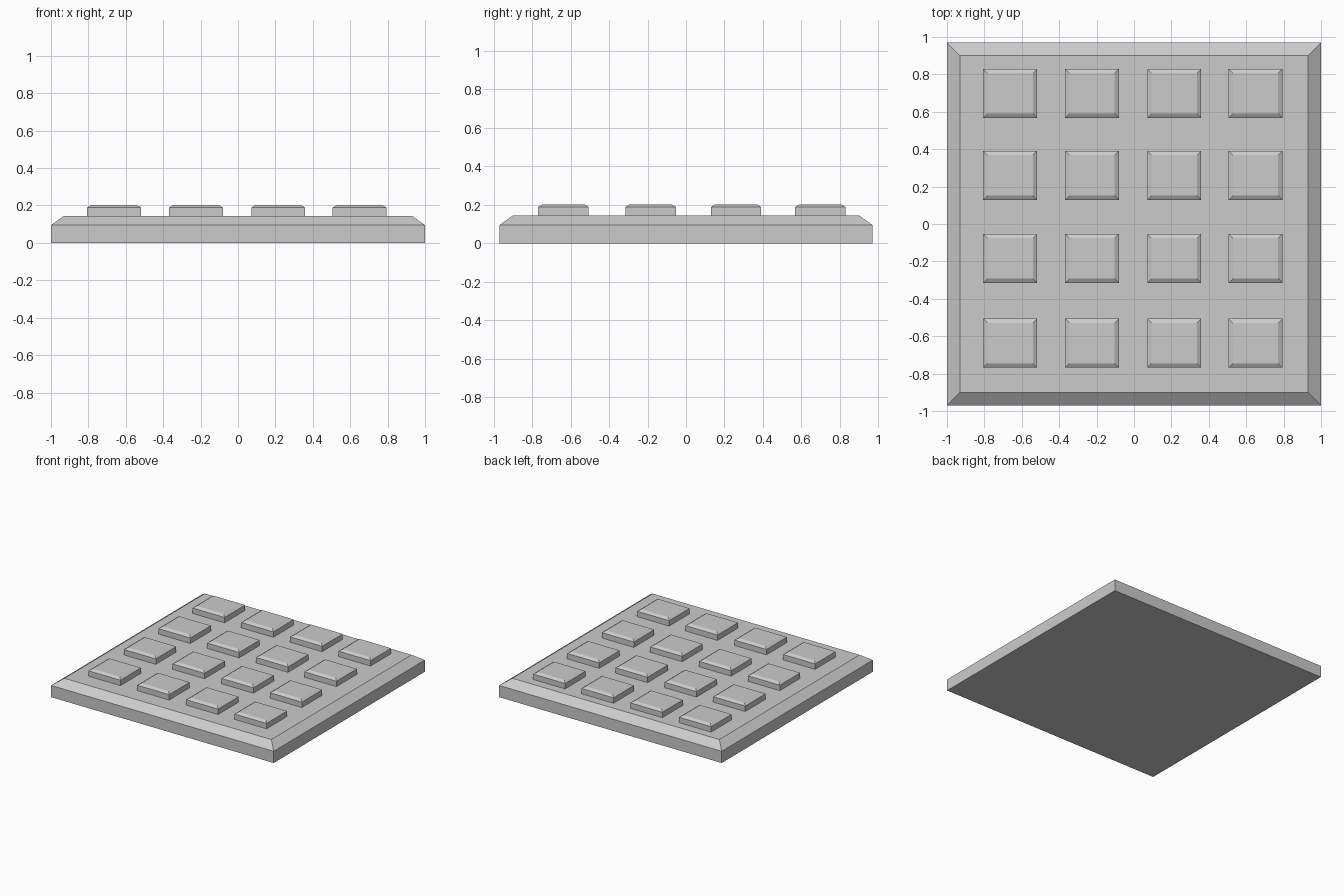
import bpy, bmesh

if "Cube" in bpy.data.objects:
    bpy.data.objects.remove(bpy.data.objects["Cube"])


def chamfered_slab(name, cx, cy, hx, hy, z0, z1, z2, inset):
    """Box from z0 to z1, then sloping inwards to a smaller flat top at z2."""
    bm = bmesh.new()
    rings = []
    for z, i in ((z0, 0), (z1, 0), (z2, inset)):
        rings.append([bm.verts.new((cx + sx * (hx - i), cy + sy * (hy - i), z))
                      for sx, sy in ((-1, -1), (1, -1), (1, 1), (-1, 1))])
    for low, high in zip(rings, rings[1:]):
        for k in range(4):
            n = (k + 1) % 4
            bm.faces.new((low[k], low[n], high[n], high[k]))
    bm.faces.new(rings[0][::-1])
    bm.faces.new(rings[-1])
    mesh = bpy.data.meshes.new(name)
    bm.to_mesh(mesh)
    bm.free()
    obj = bpy.data.objects.new(name, mesh)
    bpy.context.collection.objects.link(obj)
    return obj


# Base plate with a bevelled rim
chamfered_slab("base_plate", 0, 0, 1.0, 0.97, 0, 0.095, 0.145, 0.07)

# Four by four grid of raised pads, bedded slightly into the plate
for row, y in enumerate((0.698, 0.26, -0.184, -0.637)):
    for col, x in enumerate((-0.662, -0.224, 0.215, 0.65)):
        chamfered_slab(f"pad_{row + 1}_{col + 1}", x, y, 0.144, 0.131,
                       0.135, 0.189, 0.203, 0.023)
